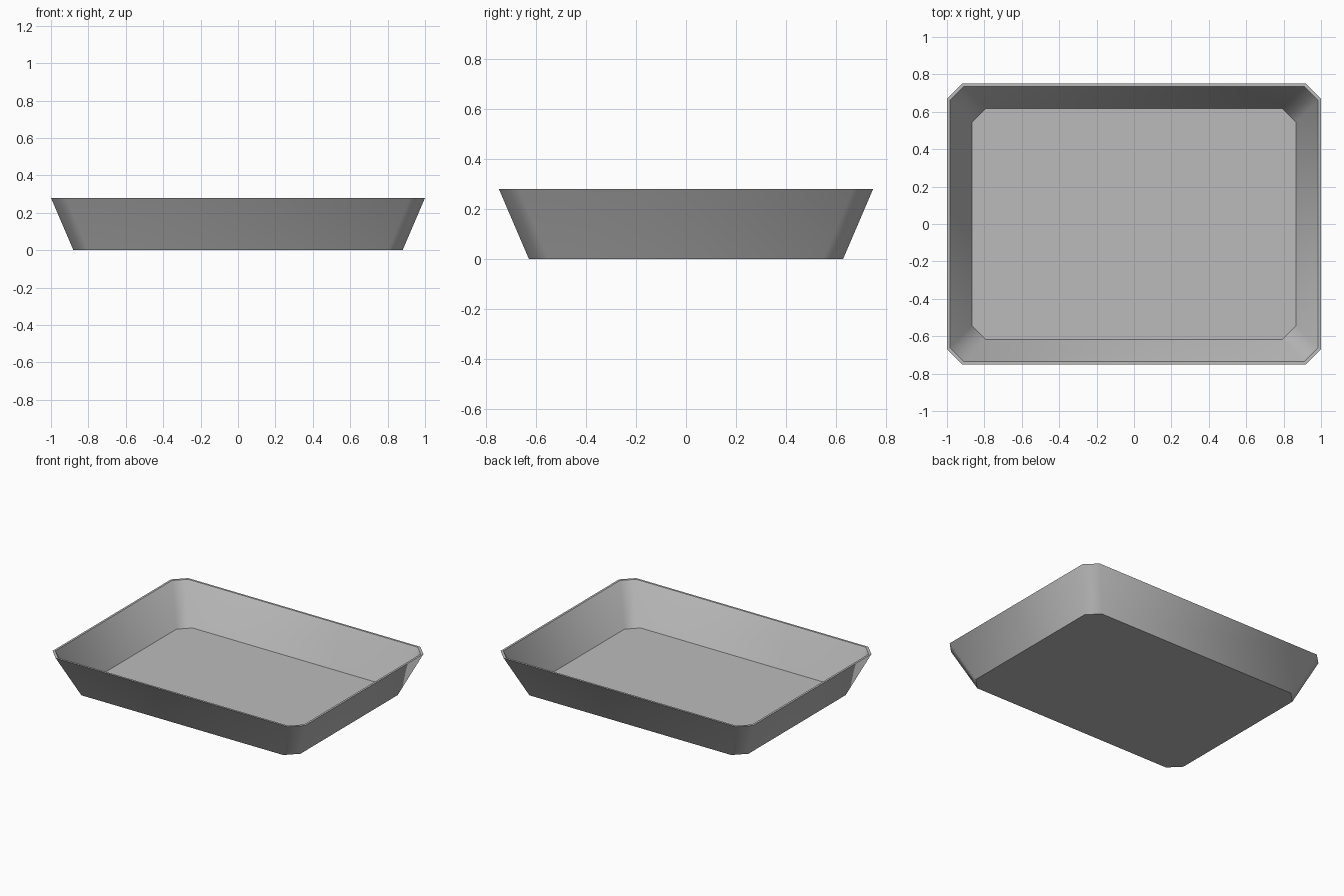
import bpy
import bmesh
import math

cube = bpy.data.objects.get("Cube")
if cube:
    bpy.data.objects.remove(cube, do_unlink=True)

# Single grey material
grey = bpy.data.materials.new("plain_grey")
grey.use_nodes = True
colour = (0.5, 0.5, 0.5, 1.0)
grey.diffuse_color = colour
grey.node_tree.nodes["Principled BSDF"].inputs["Base Color"].default_value = colour


def chamfered_ring(bm, hx, hy, z, cut):
    """Rectangle with cut corners, counter-clockwise."""
    pts = []
    for sx, sy in ((1, 1), (-1, 1), (-1, -1), (1, -1)):
        pair = [(sx * hx, sy * (hy - cut)), (sx * (hx - cut), sy * hy)]
        pts += pair if sx * sy > 0 else pair[::-1]
    return [bm.verts.new((x, y, z)) for x, y in pts]


# Tray shell: outer base, outer rim, inner rim, inner floor
bm = bmesh.new()
rings = [chamfered_ring(bm, *r) for r in (
    (0.88, 0.63, 0.0, 0.08),
    (1.0, 0.75, 0.28, 0.08),
    (0.985, 0.735, 0.28, 0.075),
    (0.867, 0.617, 0.008, 0.075),
)]
for low, high in zip(rings, rings[1:]):
    for i in range(len(low)):
        j = (i + 1) % len(low)
        bm.faces.new((low[i], low[j], high[j], high[i]))
bm.faces.new(rings[0][::-1])
bm.faces.new(rings[-1])
bmesh.ops.recalc_face_normals(bm, faces=bm.faces)

mesh = bpy.data.meshes.new("tray")
bm.to_mesh(mesh)
bm.free()
mesh.materials.append(grey)
tray = bpy.data.objects.new("tray", mesh)
bpy.context.collection.objects.link(tray)

# Soft corners, crisp rim and floor edges
bpy.ops.object.select_all(action="DESELECT")
tray.select_set(True)
bpy.context.view_layer.objects.active = tray
bpy.ops.object.shade_smooth_by_angle(angle=math.radians(50))
